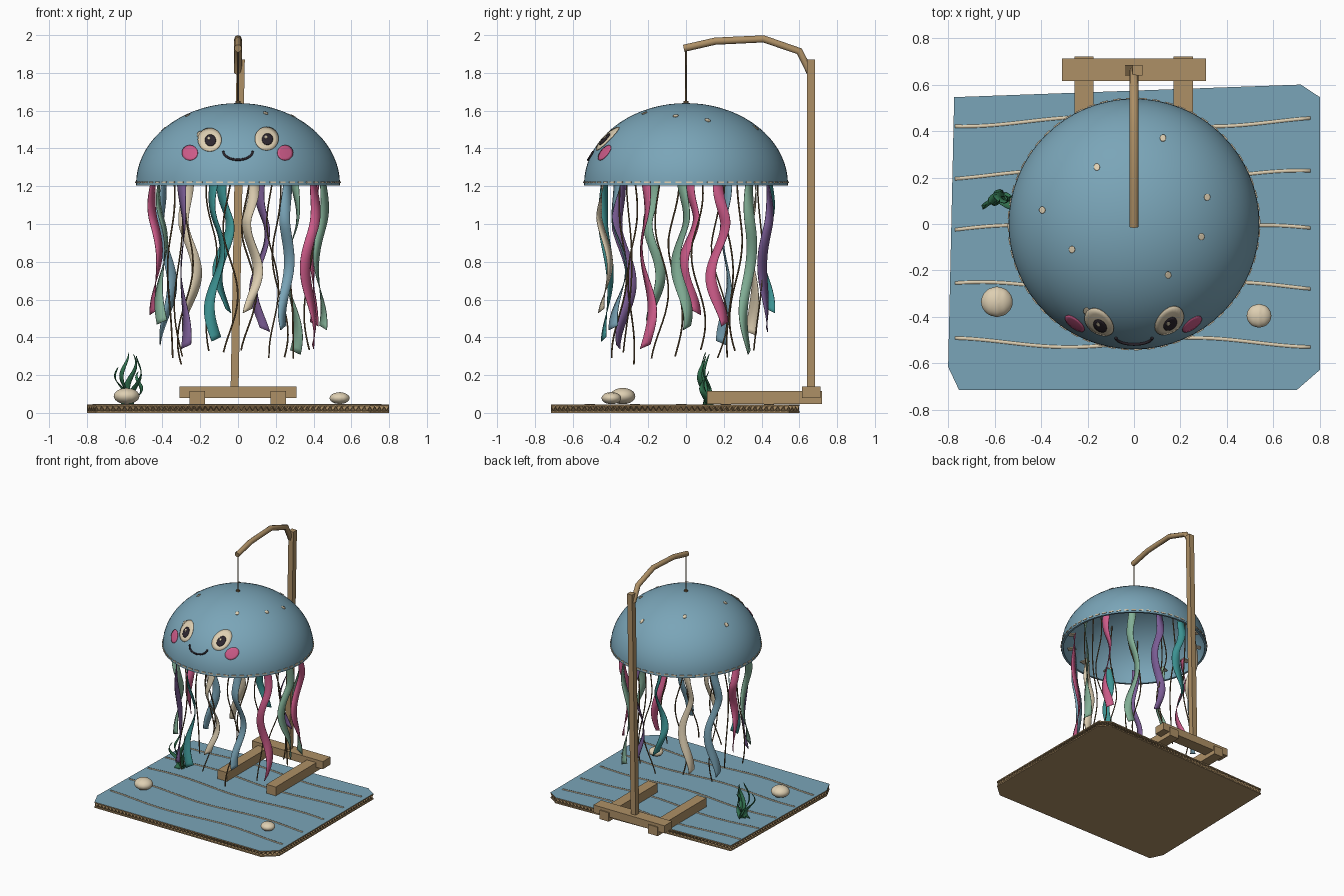
import bpy, bmesh, math, random
from mathutils import Vector
from math import sin, cos, pi, sqrt, radians

if "Cube" in bpy.data.objects:
    bpy.data.objects.remove(bpy.data.objects["Cube"])

random.seed(4)

def mat(name, r, g, b):
    m = bpy.data.materials.new(name)
    lin = [((c / 255 + 0.055) / 1.055) ** 2.4 for c in (r, g, b)]
    m.diffuse_color = (*lin, 1)
    m.use_nodes = True
    m.node_tree.nodes["Principled BSDF"].inputs["Base Color"].default_value = m.diffuse_color
    return m

BLUE = mat("soft blue", 122, 165, 184)
CREAM = mat("cream", 222, 207, 178)
PINK = mat("pink", 206, 92, 138)
PURPLE = mat("purple", 122, 92, 148)
TEAL = mat("teal", 60, 146, 146)
SAGE = mat("sage green", 130, 175, 150)
WEED = mat("seaweed green", 50, 115, 80)
CARD = mat("cardboard", 174, 144, 102)
BARK = mat("thread brown", 108, 86, 58)
DARK = mat("dark ink", 45, 38, 46)

def finish(name, bm, mats, smooth=False, solid=0):
    bmesh.ops.recalc_face_normals(bm, faces=bm.faces)
    me = bpy.data.meshes.new(name)
    bm.to_mesh(me)
    bm.free()
    for m in mats:
        me.materials.append(m)
    if smooth:
        me.polygons.foreach_set("use_smooth", [True] * len(me.polygons))
        me.set_sharp_from_angle(angle=radians(40))
    ob = bpy.data.objects.new(name, me)
    bpy.context.collection.objects.link(ob)
    if solid:
        md = ob.modifiers.new("thickness", 'SOLIDIFY')
        md.thickness, md.offset = solid, 0
    return ob

def grid(bm, rows, close=False):
    vs = [[bm.verts.new(p) for p in r] for r in rows]
    n = len(rows[0])
    for a, b in zip(vs, vs[1:]):
        for i in range(n if close else n - 1):
            j = (i + 1) % n
            bm.faces.new((a[i], a[j], b[j], b[i]))

def lathe(bm, prof, segs=56):
    grid(bm, [[(r * cos(2 * pi * i / segs), r * sin(2 * pi * i / segs), z) for i in range(segs)]
              for r, z in prof], True)
    bmesh.ops.remove_doubles(bm, verts=bm.verts, dist=1e-5)

def prism(bm, bottom, top):
    """Closed solid between two matching rings."""
    a = [bm.verts.new(p) for p in bottom]
    b = [bm.verts.new(p) for p in top]
    n = len(a)
    for i in range(n):
        bm.faces.new((a[i], a[(i + 1) % n], b[(i + 1) % n], b[i]))
    bm.faces.new(a[::-1])
    return bm.faces.new(b)

def rect(x0, x1, y0, y1, z):
    return [(x0, y0, z), (x1, y0, z), (x1, y1, z), (x0, y1, z)]

def box(name, x0, x1, y0, y1, z0, z1, m):
    bm = bmesh.new()
    prism(bm, rect(x0, x1, y0, y1, z0), rect(x0, x1, y0, y1, z1))
    return finish(name, bm, [m])

def tube(name, pts, r, m, res=3):
    cu = bpy.data.curves.new(name, 'CURVE')
    cu.dimensions = '3D'
    cu.bevel_depth, cu.bevel_resolution, cu.use_fill_caps = r, res, True
    sp = cu.splines.new('POLY')
    sp.points.add(len(pts) - 1)
    for p, q in zip(sp.points, pts):
        p.co = (*q, 1)
    cu.materials.append(m)
    ob = bpy.data.objects.new(name, cu)
    bpy.context.collection.objects.link(ob)

def strip(name, centre, side, m, n=36):
    """Ribbon along centre(t), half width vector side(t)."""
    bm = bmesh.new()
    ts = [i / n for i in range(n + 1)]
    grid(bm, [[centre(t) - side(t), centre(t), centre(t) + side(t)] for t in ts])
    finish(name, bm, [m], True, 0.004)

# --- cardboard base with corrugated edge
outline = [(-.8, -.615), (-.753, -.715), (.70, -.715), (.8, -.628), (.8, .546), (.718, .6), (-.774, .546)]
def ring(z, s=1.0):
    return [(x * s, (y + .06) * s - .06, z) for x, y in outline]
bm = bmesh.new()
prism(bm, ring(.036), ring(.045)).material_index = 1
finish("board_top_sheet", bm, [CARD, BLUE])
bm = bmesh.new()
prism(bm, ring(0), ring(.009))
finish("board_bottom_sheet", bm, [CARD])
bm = bmesh.new()
prism(bm, ring(.009, .965), ring(.036, .965))
finish("board_core", bm, [BARK])
samples = []
for i, p in enumerate(outline):
    a, b = Vector(p), Vector(outline[(i + 1) % len(outline)])
    k = 2 * max(1, round((b - a).length / .03))
    samples += [a.lerp(b, j / k) for j in range(k)]
bm = bmesh.new()
grid(bm, [[(p.x * s, (p.y + .06) * s - .06, .011 if i % 2 else .034) for i, p in enumerate(samples)]
          for s in (.998, .965)], True)
finish("board_corrugation", bm, [CARD], False, 0.004)

# --- painted waves on the board
for k, y0 in enumerate((.44, .21, -.025, -.27, -.51)):
    strip(f"wave_{k}", lambda t: Vector((-.77 + 1.53 * t, y0 + .02 * sin(9 * t + 4.5 + k * .9), .0455)),
          lambda t: Vector((0, .007, 0)), CREAM)

# --- stand
for nm, x in (("left", -.215), ("right", .212)):
    box(f"stand_foot_{nm}", x - .041, x + .041, .11, .72, .047, .117, CARD)
box("stand_crossbar", -.31, .31, .615, .712, .08, .14, CARD)
bm = bmesh.new()
prism(bm, rect(-.04, .002, .64, .684, .08), rect(-.007, .036, .64, .684, 1.87))
finish("stand_post", bm, [CARD])
tube("stand_arm", [(0, -.012, 1.93), (0, .155, 1.968), (0, .41, 1.98), (0, .6, 1.915), (0, .658, 1.80)], .02, CARD)
tube("hanging_string", [(0, 0, 1.62), (0, 0, 1.94)], .005, BARK, 1)
bm = bmesh.new()
lathe(bm, [(0, 1.655), (.012, 1.65), (.014, 1.64), (.012, 1.63), (0, 1.625)], 12)
finish("string_knot", bm, [BARK], True)

# --- dome bell
A, H, Z0 = .54, .43, 1.21
N = 18
bm = bmesh.new()
prof = [(A * sin(pi / 2 * i / N), Z0 + H * cos(pi / 2 * i / N)) for i in range(N + 1)]
prof[0] = (0, Z0 + H)
inner = [(max(0, r - .016 * r / A), z - .016 * (z - Z0) / H) for r, z in prof]
lathe(bm, prof + [(A, 1.204), (A - .016, 1.204)] + inner[::-1], 64)
finish("dome", bm, [BLUE], True)

# --- stitches round the rim
bm = bmesh.new()
for i in range(60):
    a0, a1 = 2 * pi * i / 60, 2 * pi * (i + .6) / 60
    def arc(z):
        return [(r * cos(a), r * sin(a), z) for r, a in ((.536, a0), (.544, a0), (.544, a1), (.536, a1))]
    prism(bm, arc(1.217), arc(1.226))
finish("rim_stitches", bm, [CREAM])

def on_dome(u, v, s, front):
    """Point on the slightly enlarged dome: seen from front (x,z) or top (x,y)."""
    a, h = A * s, H * s
    if front:
        return Vector((u, -a * sqrt(max(0, 1 - (u / a) ** 2 - ((v - Z0) / h) ** 2)), v))
    return Vector((u, v, Z0 + h * sqrt(max(0, 1 - (u * u + v * v) / a ** 2))))

def patch(name, u, v, ru, rv, m, s, front=True, segs=24):
    bm = bmesh.new()
    grid(bm, [[on_dome(u + ru * k * cos(2 * pi * i / segs), v + rv * k * sin(2 * pi * i / segs), s, front)
               for i in range(segs)] for k in (0, .35, .7, 1)], True)
    bmesh.ops.remove_doubles(bm, verts=bm.verts, dist=1e-5)
    finish(name, bm, [m], True, 0.003)

# --- face
for nm, ex, ez, cx in (("left", -.15, 1.446, -.255), ("right", .152, 1.452, .25)):
    patch(f"eye_{nm}", ex, ez, .063, .062, CREAM, 1.010)
    patch(f"pupil_{nm}", ex + .004, ez - .003, .029, .03, DARK, 1.017)
    patch(f"eye_glint_{nm}", ex - .004, ez + .008, .008, .008, CREAM, 1.023, True, 12)
    patch(f"cheek_{nm}", cx, 1.377, .042, .04, PINK, 1.007)
tube("smile", [on_dome(.078 * cos(a), 1.385 + .045 * sin(a), 1.006, True)
               for a in [pi + pi * i / 16 for i in range(17)]], .006, DARK, 2)

# --- speckles
for k, (x, y) in enumerate([(.125, .37), (-.16, .245), (.315, .115), (.29, -.055), (.147, -.22),
                            (-.267, -.11), (-.395, .06), (-.205, -.375)]):
    patch(f"speckle_{k}", x, y, .013, .015, CREAM, 1.006, False, 10)

# --- ribbon tentacles
ribbons = [(CREAM, .53), (BLUE, .44), (PINK, .34), (SAGE, .44), (PINK, .46), (SAGE, .31), (PURPLE, .43),
           (TEAL, .53), (CREAM, .41), (BLUE, .36), (PINK, .52), (SAGE, .47), (PURPLE, .34), (TEAL, .38)]
for k, (m, zb) in enumerate(ribbons):
    a = radians(-80 + k * 360 / 14)
    er, et = Vector((cos(a), sin(a), 0)), Vector((-sin(a), cos(a), 0))
    ph, ph2 = random.uniform(0, 6.28), random.uniform(-.5, .5)
    def centre(t):
        g = min(1, 3 * t)
        return (er * (.45 - .02 * t + .022 * g * sin(8 * t + ph2)) + et * .034 * g * sin(9 * t + ph)
                + Vector((0, 0, 1.27 + (zb + .01 - 1.27) * t)))
    def side(t):
        w = .9 * sin(4 * t + ph2)
        return (et * cos(w) + er * sin(w)) * .028 + Vector((0, 0, .012 * t))
    strip(f"ribbon_{k}", centre, side, m)
    # small tab holding the ribbon inside the dome
    bm = bmesh.new()
    def tab(z):
        return [er * r + et * w + Vector((0, 0, z)) for r, w in ((.445, -.02), (.505, -.02), (.505, .02), (.445, .02))]
    prism(bm, tab(1.262), tab(1.27))
    finish(f"ribbon_tab_{k}", bm, [CREAM])

# --- thin trailing threads
for k in range(10):
    a = radians(-62 + k * 36)
    r = .31 if k % 2 else .39
    zt, zb, ph = Z0 + .41 * sqrt(1 - (r / .53) ** 2), random.uniform(.24, .34), random.uniform(0, 6.28)
    pts = []
    for i in range(33):
        t = i / 32
        rr, d = r + .035 * t * sin(7 * t + ph), .04 * min(1, 2 * t) * sin(10 * t + ph)
        pts.append((rr * cos(a) - d * sin(a), rr * sin(a) + d * cos(a), zt + (zb - zt) * t))
    tube(f"thread_{k}", pts, .0045, BARK, 1)

# --- shells on the board
for nm, x, y, r, h in (("left", -.59, -.335, .068, .042), ("right", .538, -.395, .053, .031)):
    bm = bmesh.new()
    bmesh.ops.create_uvsphere(bm, u_segments=32, v_segments=16, radius=1)
    for v in bm.verts:
        ridge = 1 + .03 * cos(12 * v.co.x) * (1 - abs(v.co.x))
        v.co = (x + v.co.x * r, y + v.co.y * r * .95 * ridge, .047 + h + v.co.z * h * ridge)
    finish(f"shell_{nm}", bm, [CREAM], True)

# --- seaweed clump
for k, (x0, x1, top) in enumerate([(-.60, -.64, .24), (-.59, -.60, .32), (-.57, -.56, .31),
                                   (-.56, -.52, .30), (-.55, -.51, .22)]):
    y0 = .09 + .012 * (k % 3)
    strip(f"seaweed_{k}",
          lambda t: Vector((x0 + (x1 - x0) * t + .022 * sin(6.5 * t + k * 1.3), y0 + .018 * sin(6 * t + k * .4),
                            .045 + (top - .045) * t)),
          lambda t: Vector((cos(2.5 * t + k), sin(2.5 * t + k), 0)) * .019 * (1.05 - t * t), WEED, 20)
